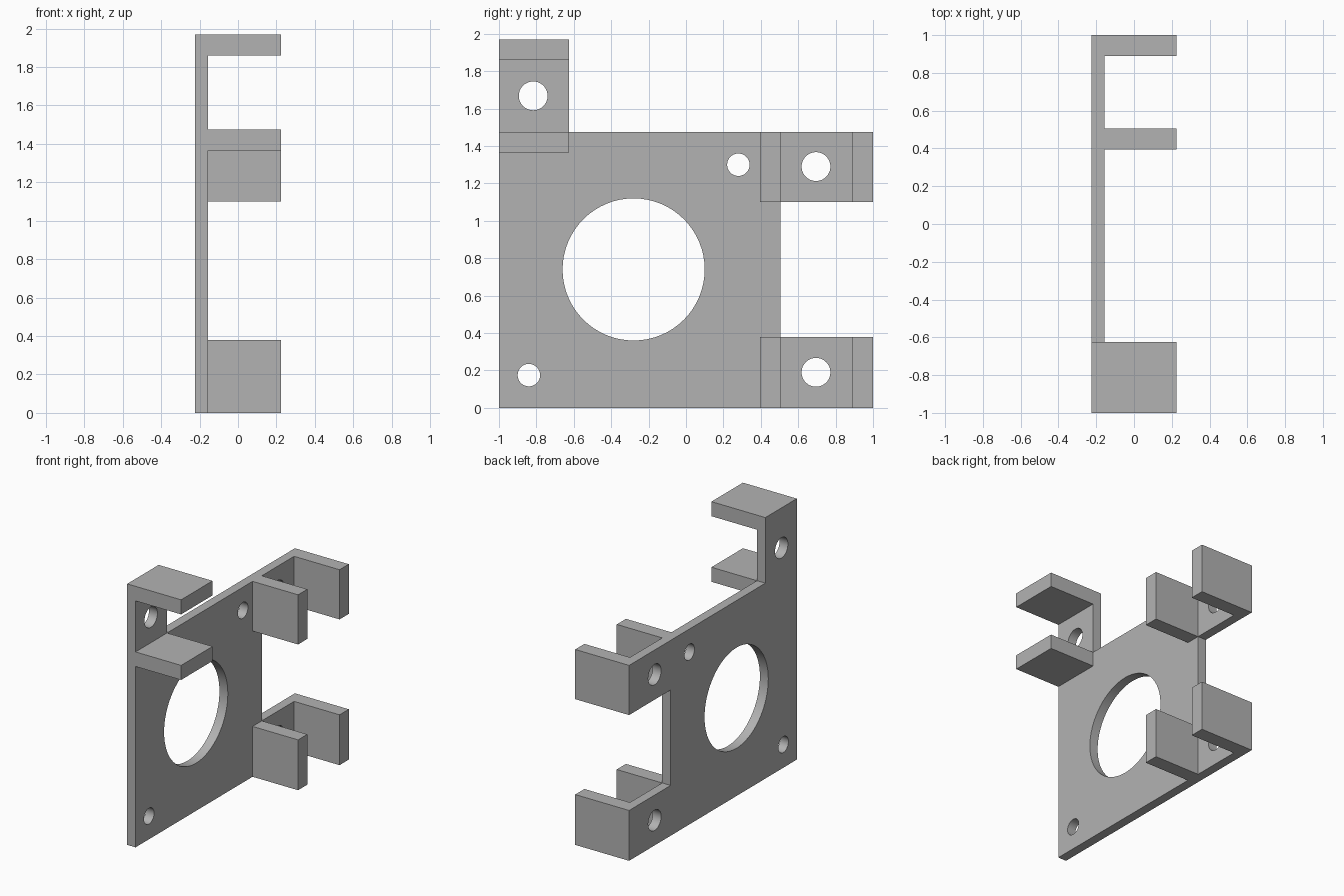
import bpy
import bmesh
import math
from mathutils import Matrix, Vector

default_cube = bpy.data.objects.get("Cube")
if default_cube:
    bpy.data.objects.remove(default_cube, do_unlink=True)

X_BACK, X_FACE, X_TIP = -0.225, -0.155, 0.225   # plate back, plate face, flange tips
THICK = 0.11                                     # flange thickness
BODY_TOP, TOP = 1.475, 1.97
EDGE = 0.505                                     # main plate edge in y

grey = bpy.data.materials.new("plain grey")
grey.use_nodes = True
colour = (0.45, 0.45, 0.45, 1)
grey.diffuse_color = colour
grey.node_tree.nodes["Principled BSDF"].inputs["Base Color"].default_value = colour


def make_object(name, bm):
    bmesh.ops.recalc_face_normals(bm, faces=bm.faces)
    mesh = bpy.data.meshes.new(name)
    bm.to_mesh(mesh)
    bm.free()
    mesh.materials.append(grey)
    obj = bpy.data.objects.new(name, mesh)
    bpy.context.collection.objects.link(obj)
    return obj


def prism(name, outline, x0, x1):
    """Extrude a (y, z) outline along x."""
    bm = bmesh.new()
    face = bm.faces.new([bm.verts.new((x0, y, z)) for y, z in outline])
    extruded = bmesh.ops.extrude_face_region(bm, geom=[face])["geom"]
    verts = [g for g in extruded if isinstance(g, bmesh.types.BMVert)]
    bmesh.ops.translate(bm, verts=verts, vec=Vector((x1 - x0, 0, 0)))
    return make_object(name, bm)


def flange(name, y0, y1, z0, z1):
    prism(name, [(y0, z0), (y1, z0), (y1, z1), (y0, z1)], X_FACE, X_TIP)


# Flat plate with a raised corner tab and two side arms
plate = prism("mounting_plate", [
    (-1, 0), (1, 0), (1, 0.38), (EDGE, 0.38), (EDGE, 1.10), (1, 1.10),
    (1, BODY_TOP), (-0.625, BODY_TOP), (-0.625, TOP), (-1, TOP)], X_BACK, X_FACE)

# Round holes: y, z, radius
holes = [(-0.28, 0.74, 0.38), (0.28, 1.30, 0.06), (-0.84, 0.175, 0.06),
         (-0.817, 1.668, 0.077), (0.695, 1.29, 0.077), (0.695, 0.19, 0.077)]
cutter_bm = bmesh.new()
for y, z, radius in holes:
    place = Matrix.Translation((X_BACK, y, z)) @ Matrix.Rotation(math.pi / 2, 4, 'Y')
    bmesh.ops.create_cone(cutter_bm, cap_ends=True, segments=64, radius1=radius,
                          radius2=radius, depth=0.5, matrix=place)
cutter = make_object("hole_cutter", cutter_bm)
cutter.hide_render = True

cut = plate.modifiers.new("holes", 'BOOLEAN')
cut.operation = 'DIFFERENCE'
cut.solver = 'EXACT'
cut.object = cutter
bpy.ops.object.select_all(action='DESELECT')
bpy.context.view_layer.objects.active = plate
plate.select_set(True)
bpy.ops.object.modifier_apply(modifier=cut.name)
bpy.data.objects.remove(cutter, do_unlink=True)
bpy.ops.object.shade_smooth_by_angle(angle=math.radians(30))

# Upright flange pairs on the two side arms
for level, z0, z1 in (("lower", 0, 0.38), ("upper", 1.10, BODY_TOP)):
    flange(level + "_arm_inner_flange", 0.395, 0.395 + THICK, z0, z1)
    flange(level + "_arm_outer_flange", 1 - THICK, 1, z0, z1)

# Level flange pair on the corner tab
flange("tab_lower_flange", -1, -0.625, 1.365, 1.365 + THICK)
flange("tab_upper_flange", -1, -0.625, TOP - THICK, TOP)
